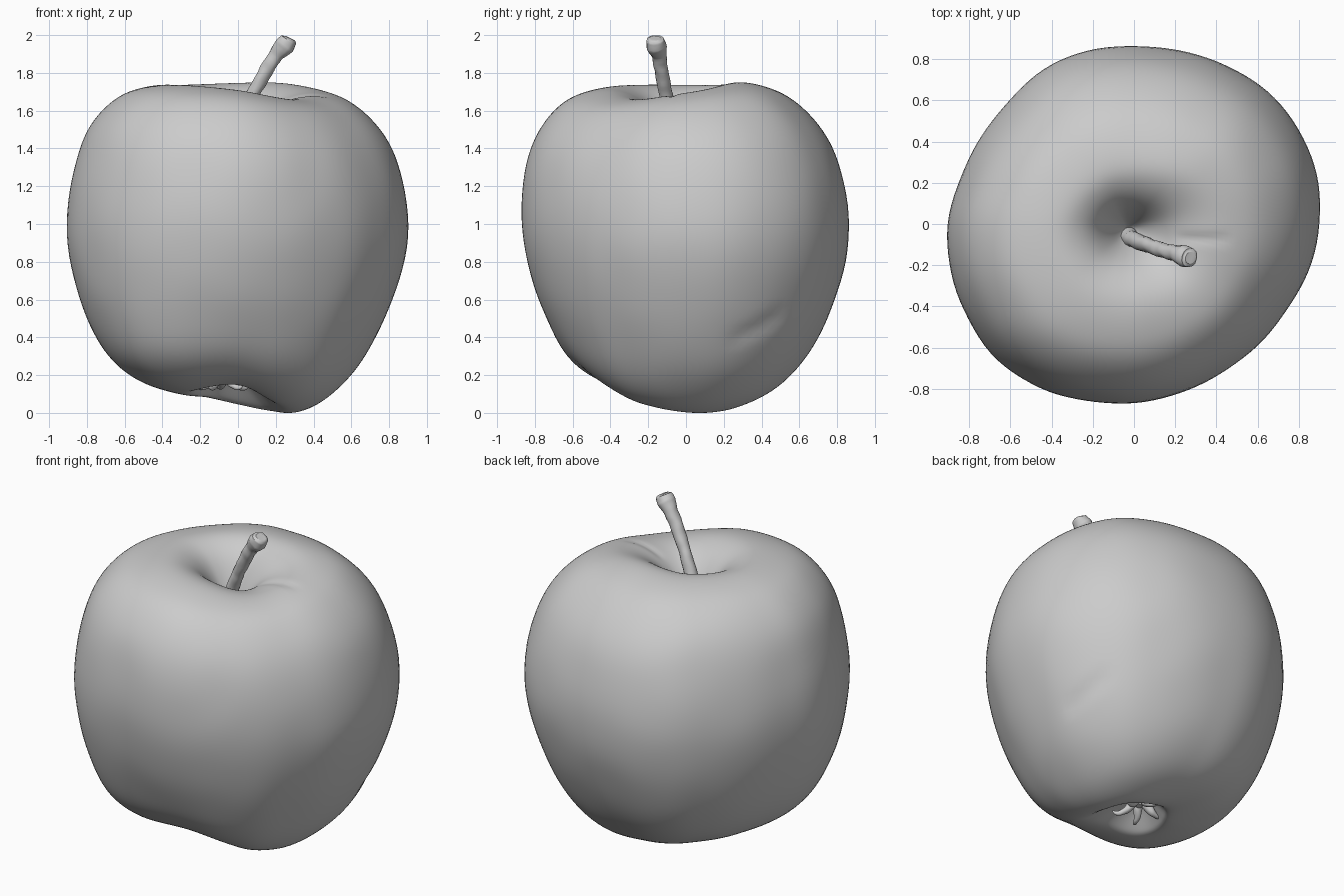
import bpy, math
from mathutils import Vector, noise

if "Cube" in bpy.data.objects:
    bpy.data.objects.remove(bpy.data.objects["Cube"])


def cat(p0, p1, p2, p3, t):
    return 0.5 * (2 * p1 + (p2 - p0) * t + (2 * p0 - 5 * p1 + 4 * p2 - p3) * t * t
                  + (3 * p1 - p0 - 3 * p2 + p3) * t ** 3)


def bspline(p0, p1, p2, p3, t):
    return (p0 * (1 - t) ** 3 + p1 * (3 * t ** 3 - 6 * t * t + 4)
            + p2 * (-3 * t ** 3 + 3 * t * t + 3 * t + 1) + p3 * t ** 3) / 6


def around(vals, a):
    """Smooth periodic lookup of values evenly spaced round the circle."""
    n = len(vals)
    f = (a / math.tau * n) % n
    i = int(f)
    return cat(*(vals[(i + k) % n] for k in (-1, 0, 1, 2)), f - i)


def four(v, a):
    """Harmonic blend of values given at right, back, left, front."""
    m = sum(v) / 4
    q = (v[0] + v[2] - v[1] - v[3]) / 4
    return (m + (v[0] - v[2]) / 2 * math.cos(a) + (v[1] - v[3]) / 2 * math.sin(a)
            + q * math.cos(2 * a))


# Widest outline every 15 degrees; rim heights and low bulge every 45 degrees
OUTLINE = [.902, .922, .925, .917, .892, .876, .869, .876, .873, .855, .857, .875,
           .907, .920, .927, .932, .915, .887, .869, .851, .838, .842, .850, .879]
TOP = [1.695, 1.745, 1.747, 1.740, 1.737, 1.737, 1.71, 1.66]
BOTTOM = [.002, .008, .045, .08, .09, .115, .15, .05]
BULGE = [0, .05, 0, .05, .01, .14, .02, .06]
# Height fraction, then radius at right, back, left, front
LEVELS = [(0, (.28, .22, .25, .34)), (.03, (.43, .41, .45, .48)),
          (.10, (.57, .57, .63, .61)), (.20, (.69, .69, .75, .705)),
          (.35, (.81, .80, .85, .803)), (.55, (.90, .867, .905, .867)),
          (.75, (.855, .805, .85, .84)), (.87, (.767, .70, .775, .765)),
          (.95, (.64, .56, .65, .655)), (.985, (.53, .43, .53, .54)),
          (1, (.40, .29, .38, .40))]
# Basins: share of rim radius, share of depth
CALYX = [(0, 1), (.22, .93), (.48, .6), (.75, .16)]
BASIN = [(.71, .07), (.46, .25), (.25, .57), (.10, .90), (0, 1)]
CALYX_C = Vector((-.08, -.05, .23))
BASIN_C = Vector((-.03, -.03, 1.37))


def profile(a):
    """Control points from calyx to stem basin at one angle."""
    d = Vector((math.cos(a), math.sin(a), 0))
    lo, hi = around(BOTTOM, a), around(TOP, a)
    k = around(OUTLINE, a) / four(LEVELS[5][1], a)
    g = around(BULGE, a)
    wall = [d * four(r, a) * k * (1 + g * (1 - f) ** 4) + Vector((0, 0, lo + f * (hi - lo)))
            for f, r in LEVELS]

    def dip(rim, c, s, depth):
        p = c.lerp(rim, s)
        p.z = rim.z + (c.z - rim.z) * depth
        return p
    c = ([dip(wall[0], CALYX_C, *s) for s in CALYX] + wall
         + [dip(wall[-1], BASIN_C, *s) for s in BASIN])
    # offset the points so the smooth curve still passes through them
    mid = [q - (p + r - 2 * q) * .16 for p, q, r in zip(c, c[1:], c[2:])]
    return [c[0]] + mid + [c[-1]]


def groove(p, a, b, width, depth):
    """Inward dent along a short segment."""
    a, b = Vector(a), Vector(b)
    t = max(0, min(1, (p - a).dot(b - a) / (b - a).length_squared))
    return depth * math.exp(-((p - a.lerp(b, t)).length / width) ** 2)


def weather(p):
    """Scar, top crease and faint unevenness of the skin."""
    mid = Vector((0, 0, .95))
    dent = groove(p, (.72, .28, .38), (.66, .50, .50), .04, .016)
    dent += groove(p, (.22, -.07, 1.66), (.45, -.075, 1.70), .025, .01)
    dent += .003 * noise.noise(p * 4)
    return p - (p - mid).normalized() * dent


# Apple body
SEG, SUB = 120, 6
cols = []
for s in range(SEG):
    c = profile(math.tau * s / SEG)
    ext = [2 * c[0] - c[1]] + c + [2 * c[-1] - c[-2]]
    col = [bspline(*ext[i:i + 4], j / SUB) for i in range(len(c) - 1) for j in range(SUB)]
    cols.append([weather(p) for p in col[1:]])
rows = len(cols[0])
verts = [p for col in cols for p in col] + [CALYX_C, BASIN_C]
faces = []
for s in range(SEG):
    u, v = s * rows, (s + 1) % SEG * rows
    faces += [(u + i, v + i, v + i + 1, u + i + 1) for i in range(rows - 1)]
    faces += [(SEG * rows, v, u), (u + rows - 1, v + rows - 1, SEG * rows + 1)]
mesh = bpy.data.meshes.new("apple_body")
mesh.from_pydata(verts, [], faces)
body = bpy.data.objects.new("apple_body", mesh)
bpy.context.collection.objects.link(body)
mesh.shade_smooth()


def tube(name, pts, rough=0.0):
    """Tapered tube through (x, y, z, radius) points."""
    cu = bpy.data.curves.new(name, 'CURVE')
    cu.dimensions = '3D'
    cu.bevel_depth, cu.bevel_resolution = 1, 5
    cu.resolution_u, cu.use_fill_caps = 8, True
    sp = cu.splines.new('BEZIER')
    sp.bezier_points.add(len(pts) - 1)
    for b, (x, y, z, r) in zip(sp.bezier_points, pts):
        b.co, b.radius = (x, y, z), r
        b.handle_left_type = b.handle_right_type = 'AUTO'
    ob = bpy.data.objects.new(name, cu)
    bpy.context.collection.objects.link(ob)
    bpy.ops.object.select_all(action='DESELECT')
    ob.select_set(True)
    bpy.context.view_layer.objects.active = ob
    bpy.ops.object.convert(target='MESH')
    ob = bpy.context.object
    for v in ob.data.vertices:
        v.co += noise.noise_vector(v.co * 18) * rough
    bpy.ops.object.shade_smooth_by_angle(angle=math.radians(50))
    return ob


# Stem with knobbly end
tube("stem", [(-.03, -.06, 1.34, .05), (-.005, -.075, 1.48, .040), (.06, -.10, 1.65, .036),
              (.125, -.122, 1.77, .036), (.20, -.143, 1.89, .040),
              (.245, -.158, 1.945, .054), (.270, -.163, 1.976, .046),
              (.274, -.164, 1.984, .030)], .006)

# Dried calyx: core and curled sepals
tube("calyx_core", [(-.08, -.05, .26, .06), (-.08, -.05, .21, .045), (-.08, -.05, .17, .02)], .006)
for i in range(5):
    a = math.tau * i / 5 + .3
    path = [(.03, .23, .03), (.05, .18, .026), (.09, .145, .018), (.13, .135, .012), (.15, .15, .004)]
    tube(f"sepal_{i + 1}", [(CALYX_C.x + r * math.cos(a + r), CALYX_C.y + r * math.sin(a + r), z, w)
                            for r, z, w in path], .008)
